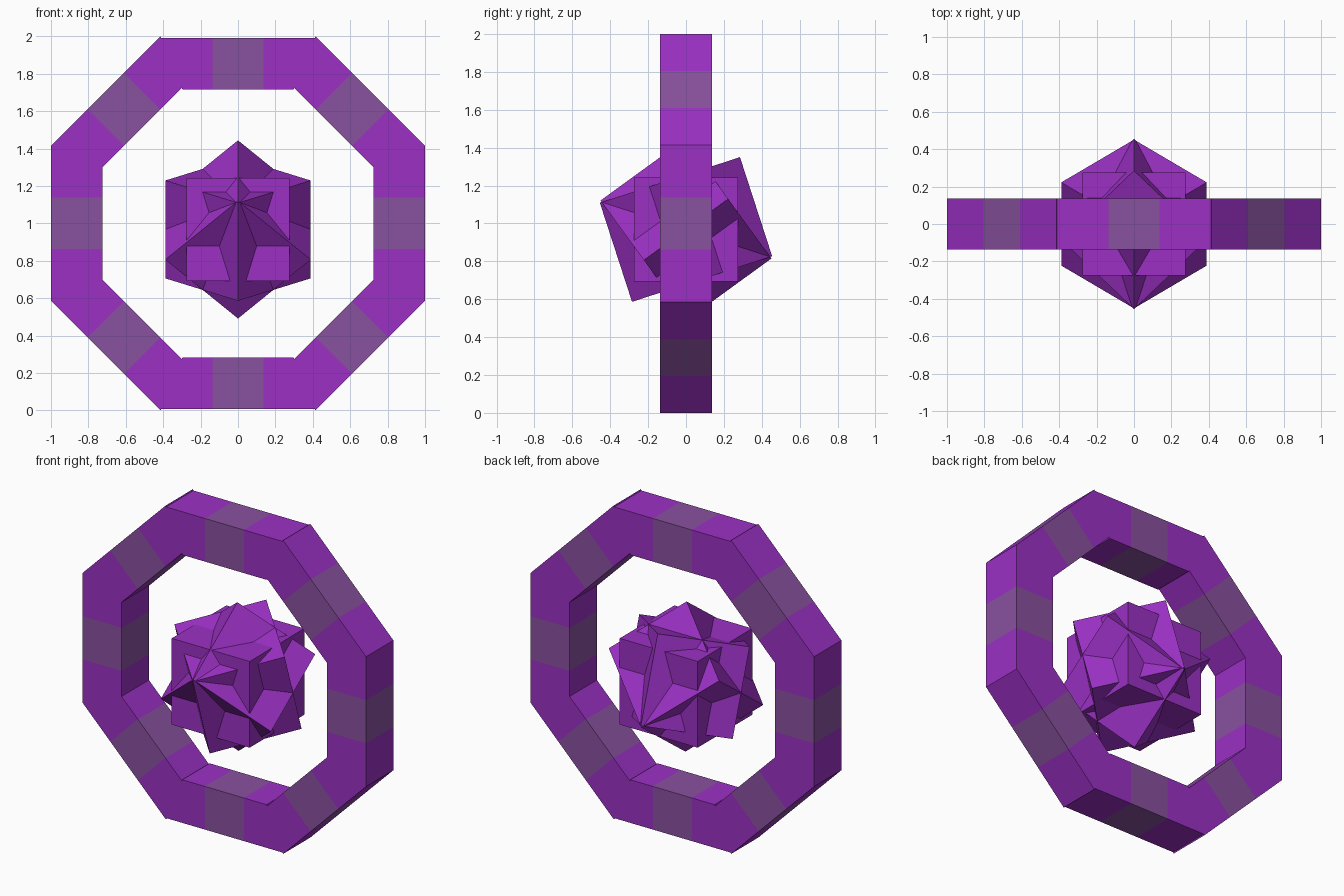
import bpy, bmesh, math
from mathutils import Matrix, Vector

if "Cube" in bpy.data.objects:
    bpy.data.objects.remove(bpy.data.objects["Cube"], do_unlink=True)


def make_material(name, rgb):
    mat = bpy.data.materials.new(name)
    mat.use_nodes = True
    mat.diffuse_color = (*rgb, 1)
    mat.node_tree.nodes["Principled BSDF"].inputs["Base Color"].default_value = (*rgb, 1)
    return mat


PURPLE = make_material("purple", (0.328, 0.030, 0.552))
MAUVE = make_material("greyish mauve", (0.250, 0.083, 0.345))

THICK = 0.275              # square section of the ring bars
HALF = THICK / 2
MITRE = math.tan(math.pi / 8)


def add_object(name, bm, materials):
    bmesh.ops.recalc_face_normals(bm, faces=bm.faces)
    mesh = bpy.data.meshes.new(name)
    bm.to_mesh(mesh)
    bm.free()
    for mat in materials:
        mesh.materials.append(mat)
    obj = bpy.data.objects.new(name, mesh)
    bpy.context.scene.collection.objects.link(obj)
    return obj


# Ring bar: mitred ends, with a square band across the middle
def ring_bar(name, angle, apothem):
    bm = bmesh.new()
    outer, inner = apothem, apothem - THICK
    loops = []
    for side, is_end in ((-1, True), (-1, False), (1, False), (1, True)):
        loop = []
        for y, r in ((-HALF, inner), (HALF, inner), (HALF, outer), (-HALF, outer)):
            s = side * (r * MITRE if is_end else HALF)
            loop.append(bm.verts.new((s, y, r)))
        loops.append(loop)
    for i in range(3):
        a, b = loops[i], loops[i + 1]
        for k in range(4):
            n = (k + 1) % 4
            face = bm.faces.new((a[k], a[n], b[n], b[k]))
            face.material_index = 1 if i == 1 else 0
    bm.faces.new(loops[0])
    bm.faces.new(loops[3])
    bm.transform(Matrix.Translation((0, 0, 1)) @ Matrix.Rotation(angle, 4, 'Y'))
    return add_object(name, bm, [PURPLE, MAUVE])


for i in range(8):
    # top and bottom bars sit very slightly further in
    ring_bar(f"ring_bar_{i + 1}", i * math.pi / 4, 0.992 if i % 4 == 0 else 1.0)


# Core: three equal cubes passing through each other
def core_cube(name, turn, tilt):
    bm = bmesh.new()
    bmesh.ops.create_cube(bm, size=0.55)
    bm.transform(Matrix.Translation(Vector((0, 0, 0.968)))
                 @ Matrix.Rotation(math.radians(tilt), 4, 'X')
                 @ Matrix.Rotation(math.radians(turn), 4, 'Z'))
    return add_object(name, bm, [PURPLE])


core_cube("core_cube_upright", 0, 0)
core_cube("core_cube_forward_tilt", 45, 18)
core_cube("core_cube_backward_tilt", 45, -54)
